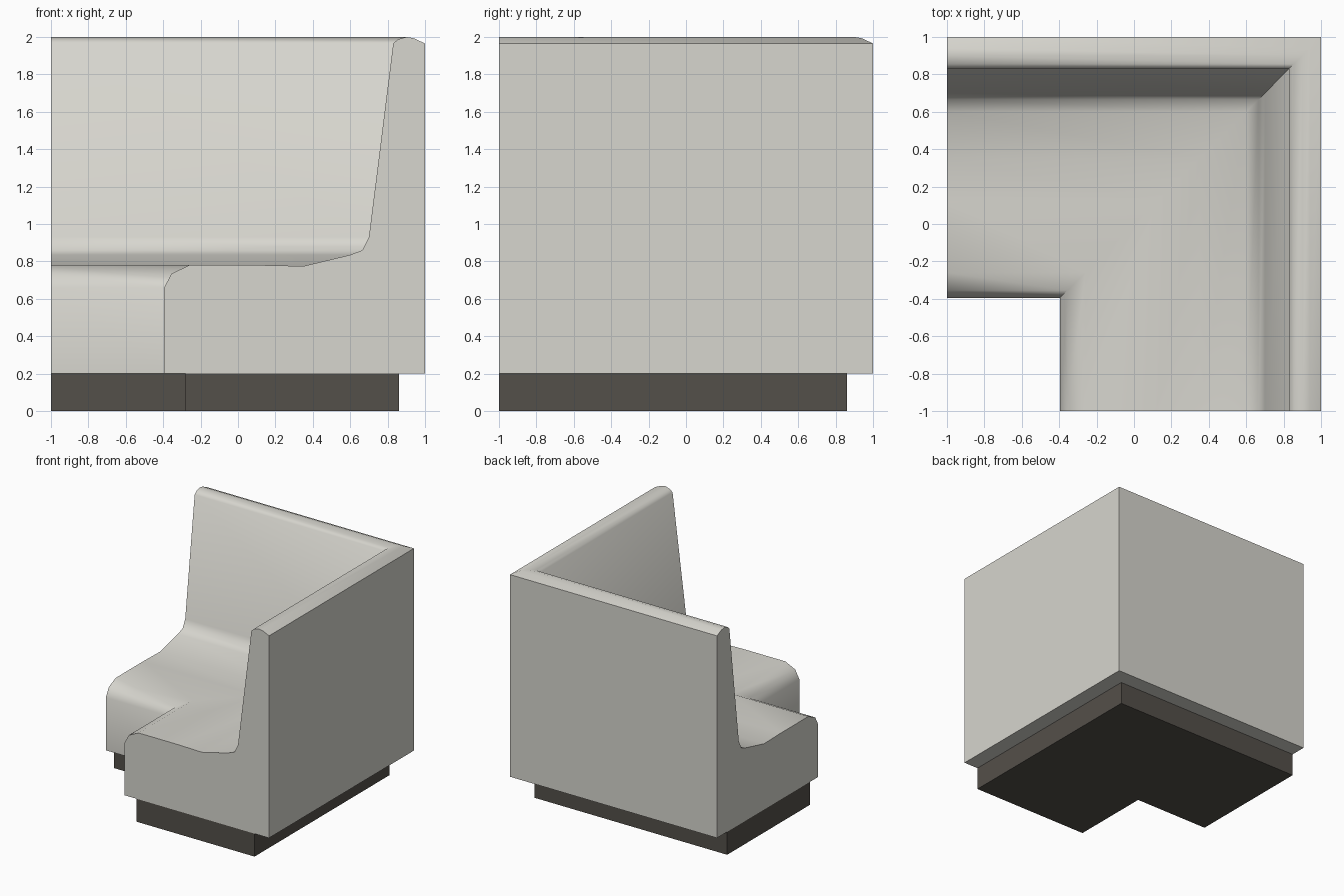
import bpy, bmesh, math

if "Cube" in bpy.data.objects:
    bpy.data.objects.remove(bpy.data.objects["Cube"])


def material(name, rgb):
    m = bpy.data.materials.new(name)
    m.diffuse_color = (*rgb, 1)
    m.use_nodes = True
    m.node_tree.nodes["Principled BSDF"].inputs["Base Color"].default_value = m.diffuse_color
    return m


def corner_sweep(name, profile, mat, smooth=False):
    """Sweep a closed profile along two arms meeting at a 45 degree mitre."""
    bm = bmesh.new()
    rings = [[bm.verts.new(f(p, z)) for p, z in profile] for f in (
        lambda p, z: (p, -1, z),
        lambda p, z: (p, p, z),
        lambda p, z: (-1, p, z))]
    n = len(profile)
    for a, b in zip(rings, rings[1:]):
        for i in range(n):
            j = (i + 1) % n
            bm.faces.new((a[i], a[j], b[j], b[i]))
    bm.faces.new(rings[0])
    bm.faces.new(rings[-1])
    bmesh.ops.recalc_face_normals(bm, faces=bm.faces)
    mesh = bpy.data.meshes.new(name)
    bm.to_mesh(mesh)
    bm.free()
    mesh.materials.append(mat)
    ob = bpy.data.objects.new(name, mesh)
    bpy.context.collection.objects.link(ob)
    if smooth:
        bpy.context.view_layer.objects.active = ob
        ob.select_set(True)
        bpy.ops.object.shade_smooth_by_angle(angle=math.radians(44))
        ob.select_set(False)
    return ob


upholstery = material("off white upholstery", (0.68, 0.67, 0.62))
dark = material("dark brown plinth", (0.088, 0.079, 0.067))

# Upholstered seat and back, one continuous section
corner_sweep("seat_and_back", [
    (-0.395, 0.2), (-0.395, 0.66), (-0.355, 0.735), (-0.26, 0.78),
    (0.12, 0.78), (0.35, 0.775), (0.6, 0.835), (0.665, 0.86),
    (0.70, 0.93), (0.83, 1.965), (0.855, 1.987), (0.9, 2.0),
    (0.94, 1.993), (1.0, 1.965), (1.0, 0.2)], upholstery, True)

# Recessed plinth
corner_sweep("plinth", [(-0.28, 0), (-0.28, 0.2), (0.86, 0.2), (0.86, 0)], dark)
